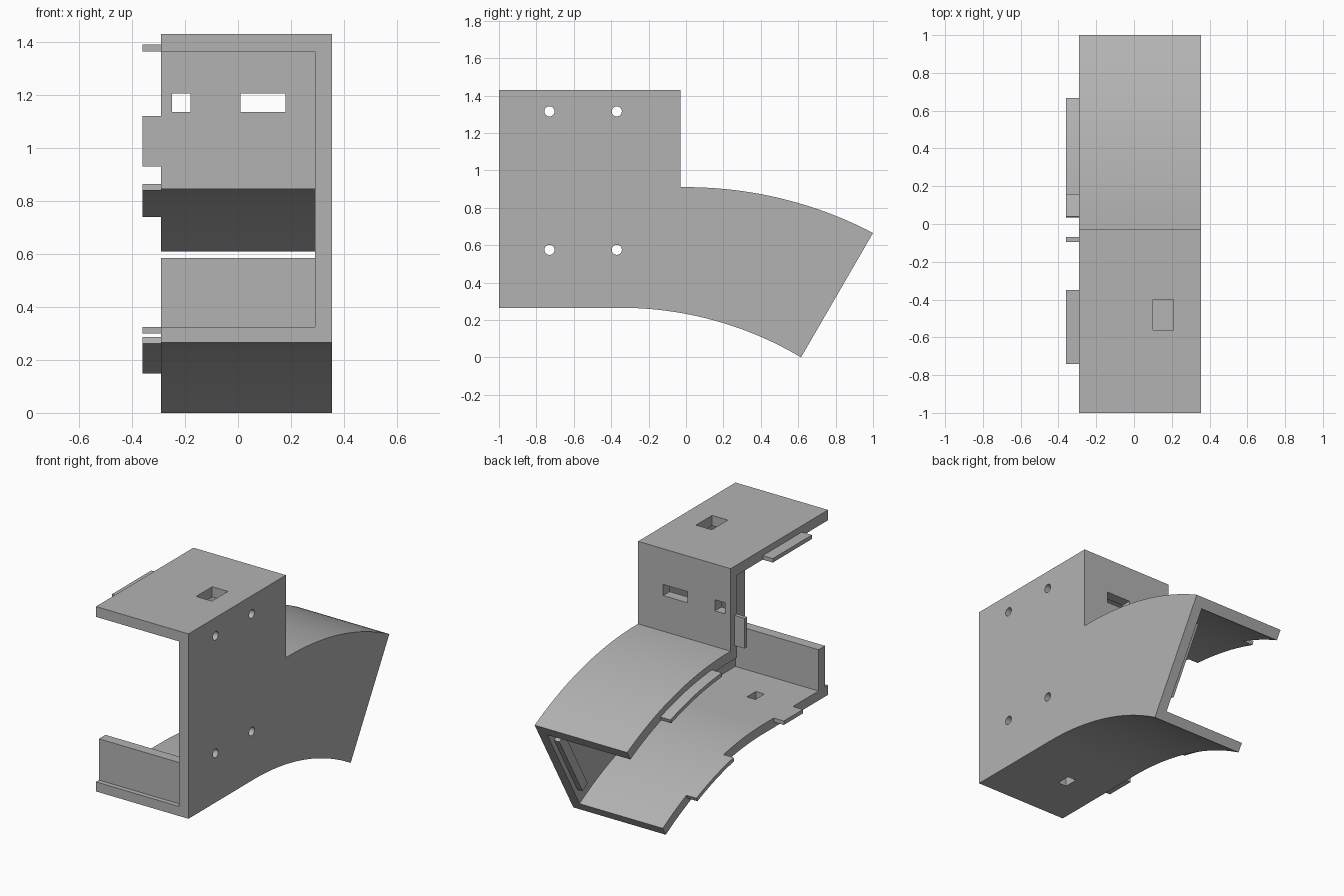
import bpy, bmesh, math
from mathutils import Vector

cube = bpy.data.objects.get("Cube")
if cube:
    bpy.data.objects.remove(cube, do_unlink=True)

grey = bpy.data.materials.new("plain grey")
grey.use_nodes = True
colour = (0.45, 0.45, 0.45, 1)
grey.diffuse_color = colour
grey.node_tree.nodes["Principled BSDF"].inputs["Base Color"].default_value = colour

T = 0.065                       # wall thickness
OPEN, INNER, OUTER = -0.29, 0.29, 0.355   # x of open side and side plate faces
LOW = (-0.35, 0.265, 1.89)      # start y, start z, radius of the lower bend
HIGH = (0.0, 0.91, 2.165)       # the same for the upper bend


def prism(name, profile, x0, x1):
    """Extrude a (y, z) profile along x."""
    bm = bmesh.new()
    face = bm.faces.new([bm.verts.new((x0, y, z)) for y, z in profile])
    ext = bmesh.ops.extrude_face_region(bm, geom=[face])
    moved = [v for v in ext["geom"] if isinstance(v, bmesh.types.BMVert)]
    bmesh.ops.translate(bm, verts=moved, vec=(x1 - x0, 0, 0))
    bmesh.ops.recalc_face_normals(bm, faces=bm.faces)
    mesh = bpy.data.meshes.new(name)
    bm.to_mesh(mesh)
    bm.free()
    mesh.materials.append(grey)
    obj = bpy.data.objects.new(name, mesh)
    bpy.context.collection.objects.link(obj)
    return obj


def box(name, x0, x1, y0, y1, z0, z1):
    return prism(name, [(y0, z0), (y1, z0), (y1, z1), (y0, z1)], x0, x1)


def bend(curve, inset, a0, a1, steps=24):
    """Arc points falling away from horizontal, angles in radians."""
    y, z, r = curve
    angles = [a0 + (a1 - a0) * i / steps for i in range(steps + 1)]
    return [(y + (r + inset) * math.sin(a), z - r + (r + inset) * math.cos(a)) for a in angles]


def angle_at(curve, y, inset=0):
    return math.asin((y - curve[0]) / (curve[2] + inset))


def select(obj):
    bpy.ops.object.select_all(action="DESELECT")
    obj.select_set(True)
    bpy.context.view_layer.objects.active = obj


def cut(obj, cutter):
    cutter.hide_render = True
    mod = obj.modifiers.new("cut", "BOOLEAN")
    mod.operation, mod.solver, mod.object = "DIFFERENCE", "EXACT", cutter
    select(obj)
    bpy.ops.object.modifier_apply(modifier=mod.name)
    bpy.data.objects.remove(cutter, do_unlink=True)


# Casing: solid outline, hollowed from the open side
low_end = angle_at(LOW, 0.615)
high_end = angle_at(HIGH, 1.0)
outline = [(-1, 0.265)] + bend(LOW, 0, 0, low_end)
outline += bend(HIGH, 0, 0, high_end)[::-1] + [(-0.03, 0.91), (-0.03, 1.43), (-1, 1.43)]
casing = prism("casing", outline, OPEN, OUTER)

hollow = [(-1.2, 0.325)] + bend(LOW, 0.06, 0, math.radians(36))
hollow += bend(HIGH, -T, 0, math.radians(33))[::-1]
hollow += [(-0.095, 0.845), (-0.095, 1.365), (-1.2, 1.365)]
cut(casing, prism("hollow_cutter", hollow, -0.5, INNER))

# Rectangular openings in the top, floor and back wall
for limits in [(0.1, 0.21, -0.56, -0.4, 1.3, 1.5),
               (-0.06, 0.0, -0.695, -0.605, 0.2, 0.4),
               (-0.25, -0.18, -0.15, 0.02, 1.135, 1.205),
               (0.01, 0.18, -0.15, 0.02, 1.135, 1.205)]:
    cut(casing, box("opening_cutter", *limits))

# Round screw holes in the side plate
for y in (-0.73, -0.37):
    for z in (0.575, 1.315):
        ring = [(y + 0.027 * math.cos(math.tau * i / 24), z + 0.027 * math.sin(math.tau * i / 24))
                for i in range(24)]
        cut(casing, prism("screw_hole_cutter", ring, 0.25, 0.4))

# Front lip standing on the floor
lip = box("front_lip", OPEN, INNER, -0.97, -0.905, 0.325, 0.585)

# Rib inside the side plate, along the slanted end
foot, head = Vector(outline[25]), Vector(outline[26])
along = (head - foot).normalized()
inward = Vector((-along.y, along.x))
length = (head - foot).length
corners = [foot + along * length * f + inward * d
           for f, d in [(0.2, 0.03), (0.8, 0.03), (0.8, 0.09), (0.2, 0.09)]]
rib = prism("end_rib", [tuple(c) for c in corners], 0.255, INNER)

# Locating tabs along the open side
TAB = -0.36
parts = [casing, lip, rib]
parts.append(box("top_tab", TAB, OPEN, -0.74, -0.35, 1.365, 1.39))
parts.append(box("floor_tab", TAB, OPEN, -0.65, -0.46, 0.3, 0.325))
parts.append(box("back_tab", TAB, OPEN, -0.095, -0.07, 0.93, 1.12))
for name, curve, inset, depth, y0, y1 in [
        ("roof_bend_tab", HIGH, -T, 0.025, 0.155, 0.66),
        ("floor_bend_tab", LOW, 0.06, -0.025, 0.04, 0.41)]:
    a0, a1 = angle_at(curve, y0, inset), angle_at(curve, y1, inset)
    strip = bend(curve, inset, a0, a1, 10) + bend(curve, inset + depth, a0, a1, 10)[::-1]
    parts.append(prism(name, strip, TAB, OPEN))

for part in parts:
    select(part)
    bpy.ops.object.shade_smooth_by_angle(angle=math.radians(20))
